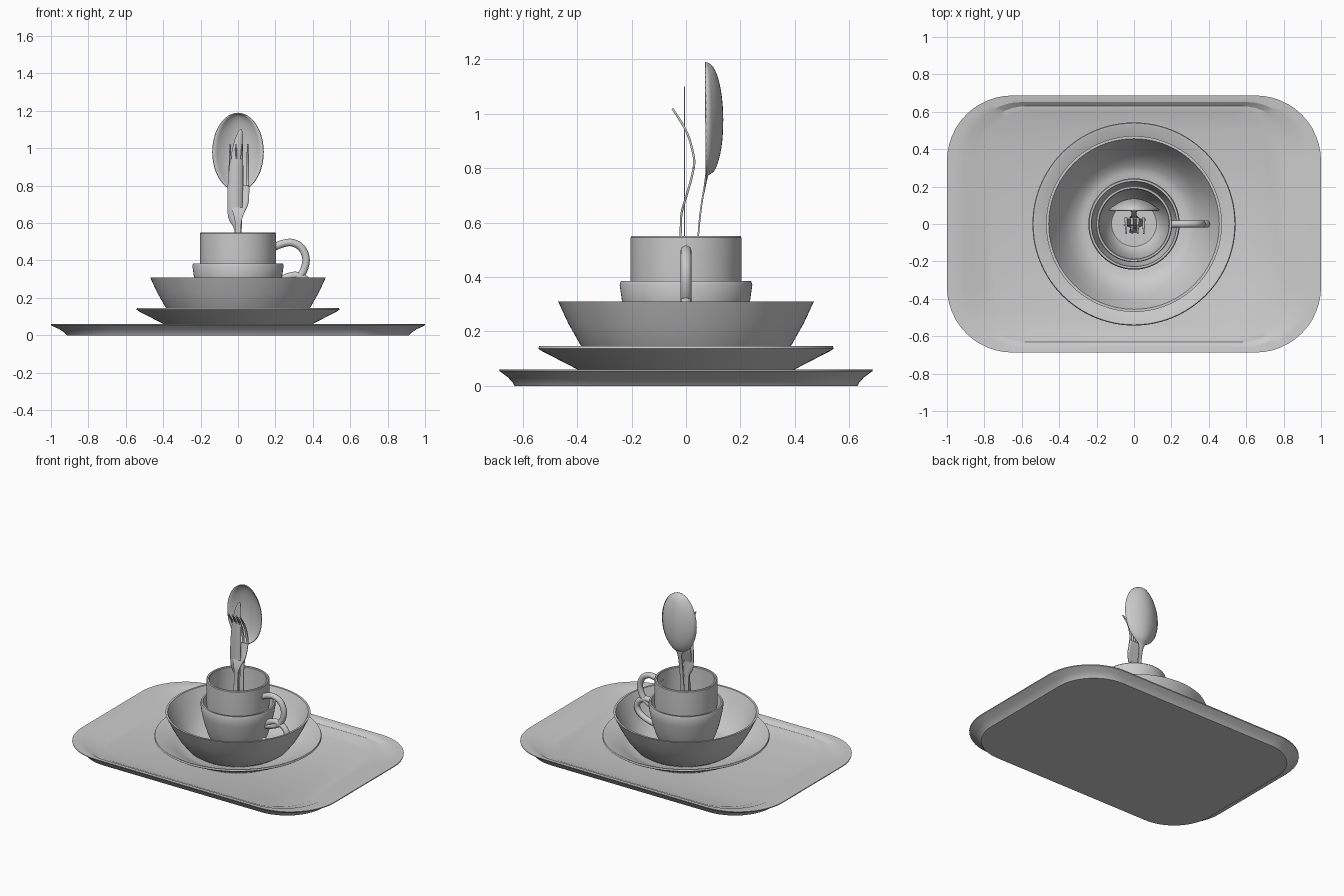
import bpy, bmesh, math
from mathutils import Vector


def finish(name, bm, angle=35, thickness=0):
    bmesh.ops.remove_doubles(bm, verts=bm.verts, dist=1e-5)
    bmesh.ops.recalc_face_normals(bm, faces=bm.faces)
    mesh = bpy.data.meshes.new(name)
    bm.to_mesh(mesh)
    bm.free()
    ob = bpy.data.objects.new(name, mesh)
    bpy.context.collection.objects.link(ob)
    bpy.ops.object.select_all(action='DESELECT')
    bpy.context.view_layer.objects.active = ob
    ob.select_set(True)
    bpy.ops.object.shade_smooth_by_angle(angle=math.radians(angle))
    if thickness:
        mod = ob.modifiers.new("thickness", 'SOLIDIFY')
        mod.thickness = thickness
        mod.offset = 0
    return ob


def spline(pts, n=5):
    """Catmull-Rom through points of any dimension."""
    p = [pts[0]] + list(pts) + [pts[-1]]
    out = []
    for i in range(1, len(p) - 2):
        for k in range(n):
            t = k / n
            out.append(tuple(0.5 * (2 * b + (c - a) * t + (2 * a - 5 * b + 4 * c - d) * t * t
                                    + (3 * b - a - 3 * c + d) * t ** 3)
                             for a, b, c, d in zip(*p[i - 1:i + 3])))
    return out + [tuple(pts[-1])]


def bridge(bm, a, b):
    n = len(a)
    for i in range(n):
        bm.faces.new((a[i], a[(i + 1) % n], b[(i + 1) % n], b[i]))


def lathe(name, profile, sides=96):
    bm = bmesh.new()
    vs = [bm.verts.new((r, 0, z)) for r, z in profile]
    es = [bm.edges.new(e) for e in zip(vs, vs[1:])]
    bmesh.ops.spin(bm, geom=vs + es, cent=(0, 0, 0), axis=(0, 0, 1),
                   angle=2 * math.pi, steps=sides, use_duplicate=False)
    return finish(name, bm)


def rounded_loop(bm, hx, hy, r, z, n=12):
    out = []
    for q, (sx, sy) in enumerate(((1, 1), (-1, 1), (-1, -1), (1, -1))):
        for k in range(n + 1):
            a = (q + k / n) * math.pi / 2
            out.append(bm.verts.new((sx * (hx - r) + r * math.cos(a),
                                     sy * (hy - r) + r * math.sin(a), z)))
    return out


def strip(bm, stations, cols=2):
    """Stations are (z, y, left x, right x, dish depth)."""
    rows = []
    for z, y, xl, xr, d in stations:
        row = []
        for k in range(cols + 1):
            s = 2 * k / cols - 1
            row.append(bm.verts.new(((xl + xr) / 2 + s * (xr - xl) / 2, y + d * (1 - s * s), z)))
        rows.append(row)
    for a, b in zip(rows, rows[1:]):
        for k in range(cols):
            bm.faces.new((a[k], a[k + 1], b[k + 1], b[k]))


def tube(name, pts, radius=0.02, sides=16):
    """Round tube along a path in the XZ plane."""
    path = [Vector((x, 0, z)) for x, z in spline(pts, 6)]
    bm = bmesh.new()
    rings = []
    for i, p in enumerate(path):
        t = (path[min(i + 1, len(path) - 1)] - path[max(i - 1, 0)]).normalized()
        side = Vector((0, 1, 0))
        up = t.cross(side)
        rings.append([bm.verts.new(p + radius * (side * math.cos(a) + up * math.sin(a)))
                      for a in (2 * math.pi * k / sides for k in range(sides))])
    for a, b in zip(rings, rings[1:]):
        bridge(bm, a, b)
    bm.faces.new(rings[0])
    bm.faces.new(rings[-1])
    return finish(name, bm)


# Stepped serving tray with rounded corners
bm = bmesh.new()
loops = [rounded_loop(bm, *s) for s in (
    (0.915, 0.63, 0.29, 0), (0.925, 0.637, 0.30, 0.012), (0.955, 0.655, 0.32, 0.032),
    (1.0, 0.685, 0.35, 0.054), (1.0, 0.687, 0.35, 0.06), (0.965, 0.66, 0.32, 0.057),
    (0.91, 0.652, 0.31, 0.055), (0.865, 0.63, 0.29, 0.036), (0.83, 0.605, 0.275, 0.034),
    (0.79, 0.567, 0.26, 0.018))]
for a, b in zip(loops, loops[1:]):
    bridge(bm, a, b)
bm.faces.new(loops[0])
bm.faces.new(loops[-1])
finish("tray", bm, 25)

# Plate
lathe("plate", [(0, 0.019), (0.33, 0.019), (0.40, 0.061), (0.528, 0.127), (0.543, 0.137),
                (0.539, 0.147), (0.53, 0.147), (0.41, 0.085), (0.33, 0.047), (0, 0.047)])

# Bowl
lathe("bowl", [(0, 0.048), (0.29, 0.048), (0.33, 0.075), (0.385, 0.145), (0.433, 0.23),
               (0.47, 0.31), (0.456, 0.31), (0.418, 0.23), (0.37, 0.15), (0.315, 0.09),
               (0.27, 0.072), (0, 0.072)])

# Lower cup
lathe("lower_cup", [(0, 0.073), (0.13, 0.073), (0.165, 0.10), (0.195, 0.16), (0.218, 0.235),
                    (0.235, 0.31), (0.244, 0.372), (0.239, 0.385), (0.228, 0.385),
                    (0.217, 0.30), (0.195, 0.21), (0.165, 0.13), (0.13, 0.10), (0, 0.10)])
tube("lower_cup_handle", [(0.21, 0.27), (0.25, 0.305), (0.31, 0.32), (0.365, 0.295), (0.388, 0.25),
                          (0.36, 0.20), (0.28, 0.165), (0.19, 0.16)])

# Upper mug
lathe("upper_mug", [(0, 0.102), (0.12, 0.102), (0.15, 0.13), (0.18, 0.21), (0.198, 0.30),
                    (0.204, 0.37), (0.204, 0.545), (0.20, 0.55), (0.19, 0.55), (0.186, 0.545),
                    (0.186, 0.37), (0.18, 0.30), (0.162, 0.22), (0.135, 0.145), (0.12, 0.13),
                    (0, 0.13)])
tube("upper_mug_handle", [(0.19, 0.47), (0.24, 0.49), (0.29, 0.495), (0.34, 0.467), (0.364, 0.405),
                          (0.345, 0.335), (0.30, 0.295), (0.24, 0.275), (0.19, 0.265)])

# Spoon: handle flowing into an egg-shaped dish
bm = bmesh.new()
handle = spline([(0.14, 0.03, -0.025, 0.025, 0), (0.35, 0.035, -0.022, 0.022, 0),
                 (0.55, 0.045, -0.014, 0.014, 0), (0.66, 0.056, -0.014, 0.014, 0),
                 (0.74, 0.069, -0.016, 0.016, 0.002), (0.775, 0.073, -0.03, 0.03, 0.006)])
dish = []
for k in range(3, 25):
    a = math.pi * k / 24
    w = max(0.136 * math.sin(a), 0.001)
    dish.append((0.98 - 0.207 * math.cos(a), 0.074 - 0.004 * (k / 24) ** 2, -w, w,
                 0.061 * math.sin(a) ** 0.9 if k < 24 else 0))
strip(bm, handle + dish, 12)
finish("spoon", bm, 60, 0.006)

# Fork: S-curved body and four tines
bm = bmesh.new()
strip(bm, spline([(0.14, -0.045, -0.025, 0.025, 0), (0.35, -0.032, -0.022, 0.022, 0),
                  (0.55, -0.02, -0.015, 0.015, 0), (0.63, -0.017, -0.02, 0.024, 0),
                  (0.70, 0.002, -0.044, 0.054, 0), (0.755, 0.018, -0.05, 0.06, 0),
                  (0.80, 0.028, -0.05, 0.06, 0)]), 8)
for i in range(4):
    x = -0.042 + i * 0.0313
    strip(bm, spline([(0.80, 0.028, x - 0.008, x + 0.008, 0), (0.84, 0.029, x - 0.008, x + 0.008, 0),
                      (0.93, 0.004, x - 0.007, x + 0.007, 0), (1.02, -0.05, x - 0.003, x + 0.003, 0)]))
finish("fork", bm, 60, 0.008)

# Knife: thin upright blade with curved edge
bm = bmesh.new()
strip(bm, spline([(0.14, -0.005, -0.022, 0.022, 0), (0.50, -0.005, -0.018, 0.018, 0),
                  (0.57, -0.005, -0.022, 0.02, 0), (0.63, -0.005, -0.052, 0.022, 0),
                  (0.75, -0.005, -0.057, 0.025, 0), (0.90, -0.005, -0.047, 0.027, 0),
                  (1.02, -0.005, -0.025, 0.027, 0), (1.08, -0.005, -0.003, 0.025, 0),
                  (1.10, -0.005, 0.012, 0.02, 0)]))
finish("knife", bm, 60, 0.004)
